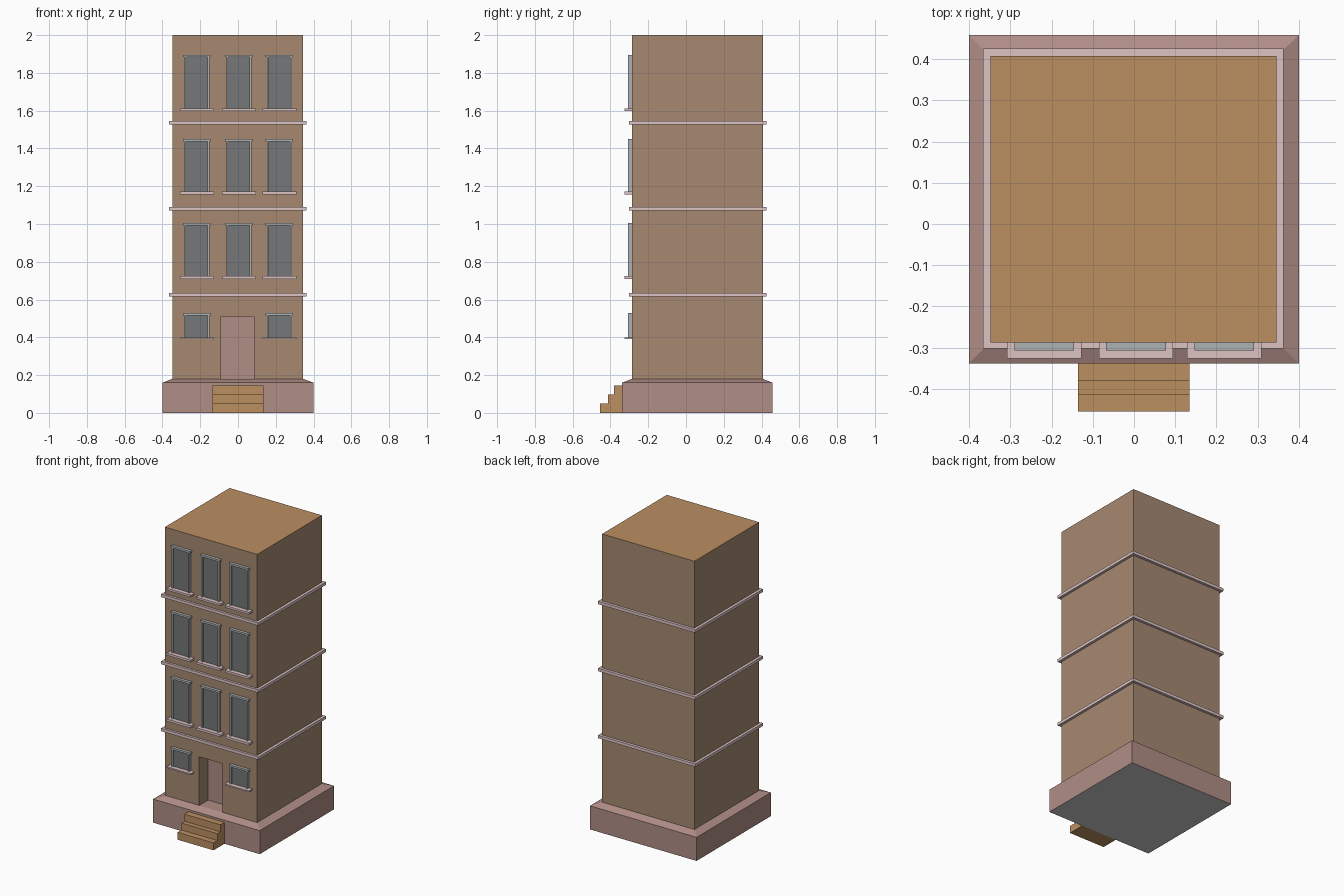
import bpy, bmesh

if "Cube" in bpy.data.objects:
    bpy.data.objects.remove(bpy.data.objects["Cube"])


def material(name, r, g, b):
    m = bpy.data.materials.new(name)
    m.diffuse_color = [((c / 255 + 0.055) / 1.055) ** 2.4 for c in (r, g, b)] + [1]
    m.use_nodes = True
    m.node_tree.nodes["Principled BSDF"].inputs["Base Color"].default_value = m.diffuse_color
    return m


WALL = material("wall_brown", 166, 137, 113)
TAN = material("roof_tan", 187, 143, 97)
PINK = material("plinth_pink", 176, 141, 134)
TRIM = material("trim_pale_pink", 221, 195, 196)
FRAME = material("frame_grey", 174, 178, 180)
GLASS = material("glass_grey", 117, 119, 120)


def add_mesh(name, bm, *mats):
    me = bpy.data.meshes.new(name)
    bmesh.ops.recalc_face_normals(bm, faces=bm.faces)
    bm.to_mesh(me)
    bm.free()
    for m in mats:
        me.materials.append(m)
    ob = bpy.data.objects.new(name, me)
    bpy.context.collection.objects.link(ob)
    return ob


def box(name, x, y, z, *mats):
    bm = bmesh.new()
    bmesh.ops.create_cube(bm, size=1)
    for v in bm.verts:
        v.co = [lo + (hi - lo) * (c + 0.5) for c, (lo, hi) in zip(v.co, (x, y, z))]
    return add_mesh(name, bm, *mats)


def prism(name, profile, axis, lo, hi, mat):
    """Extrude a closed 2D profile along x (y,z points) or y (x,z points)."""
    bm = bmesh.new()
    pts = [(lo, a, b) if axis == "x" else (a, lo, b) for a, b in profile]
    face = bm.faces.new([bm.verts.new(p) for p in pts])
    ext = bmesh.ops.extrude_face_region(bm, geom=[face])["geom"]
    step = (hi - lo, 0, 0) if axis == "x" else (0, hi - lo, 0)
    bmesh.ops.translate(bm, vec=step,
                        verts=[e for e in ext if isinstance(e, bmesh.types.BMVert)])
    return add_mesh(name, bm, mat)


FRONT, BACK = -0.287, 0.407

# plinth with sloped top edge
plinth = box("plinth", (-0.4, 0.4), (-0.338, 0.458), (0, 0.16), PINK)
bm = bmesh.new()
bm.from_mesh(plinth.data)
top = max(bm.faces, key=lambda f: f.calc_center_median().z)
ext = bmesh.ops.extrude_face_region(bm, geom=[top])["geom"]
bmesh.ops.delete(bm, geom=[top], context="FACES_ONLY")
for v in (e for e in ext if isinstance(e, bmesh.types.BMVert)):
    v.co = (-0.349 if v.co.x < 0 else 0.346, FRONT if v.co.y < 0 else BACK, 0.18)
bm.to_mesh(plinth.data)
bm.free()
plinth.data.materials.append(None)
for p in plinth.data.polygons:
    if p.normal.z < -0.9:
        p.material_index = 1

# tower body with a door alcove cut out, roof in its own colour
body = box("tower_body", (-0.348, 0.345), (FRONT, BACK), (0.179, 2.0), WALL, TAN)
for p in body.data.polygons:
    if p.normal.z > 0.9:
        p.material_index = 1
cutter = box("door_cutter", (-0.09, 0.086), (-0.5, FRONT + 0.1), (0.1, 0.51), WALL)
cutter.hide_render = True
cutter.hide_viewport = False
mod = body.modifiers.new("alcove", "BOOLEAN")
mod.operation = "DIFFERENCE"
mod.solver = "EXACT"
mod.object = cutter
bpy.context.view_layer.objects.active = body
bpy.ops.object.modifier_apply(modifier="alcove")
bpy.data.objects.remove(cutter)

# door at the back of the alcove
box("door", (-0.09, 0.086), (FRONT + 0.095, FRONT + 0.105), (0.18, 0.51), PINK)

# entrance steps
prism("entrance_steps",
      [(-0.337, 0), (-0.455, 0), (-0.455, 0.05), (-0.413, 0.05), (-0.413, 0.097),
       (-0.381, 0.097), (-0.381, 0.145), (-0.337, 0.145)],
      "x", -0.136, 0.135, TAN)

# string courses between the floors
for i, z in enumerate((0.626, 1.081, 1.536)):
    box(f"string_course_{i + 1}", (-0.366, 0.363), (-0.302, 0.425),
        (z - 0.01, z + 0.01), TRIM)


def window(tag, cx, z0, z1, sill):
    w, t = 0.066, 0.009
    # frame as an upside-down U, with wider head
    prism(f"window_frame_{tag}",
          [(cx - w, z0), (cx - w, z1 - 0.013), (cx - 0.0725, z1 - 0.013),
           (cx - 0.0725, z1), (cx + 0.0725, z1), (cx + 0.0725, z1 - 0.013),
           (cx + w, z1 - 0.013), (cx + w, z0), (cx + w - t, z0),
           (cx + w - t, z1 - 0.013), (cx - w + t, z1 - 0.013), (cx - w + t, z0)],
          "y", FRONT + 0.001, -0.307, FRAME)
    box(f"window_glass_{tag}", (cx - w + t, cx + w - t), (-0.297, FRONT + 0.001),
        (z0, z1 - 0.013), GLASS)
    box(f"window_sill_{tag}", (cx - 0.09, cx + 0.09), (-0.326, FRONT + 0.001),
        (z0 - sill, z0), TRIM)


# windows: ground floor has two short ones beside the door
COLUMNS = (-0.2175, 0.005, 0.219)
for r, (z0, z1, sill) in enumerate([(0.4, 0.528, 0.009), (0.724, 1.006, 0.016),
                                    (1.171, 1.451, 0.015), (1.611, 1.896, 0.014)]):
    for c, cx in enumerate(COLUMNS):
        if r or c != 1:
            window(f"{r}_{c}", cx, z0, z1, sill)
